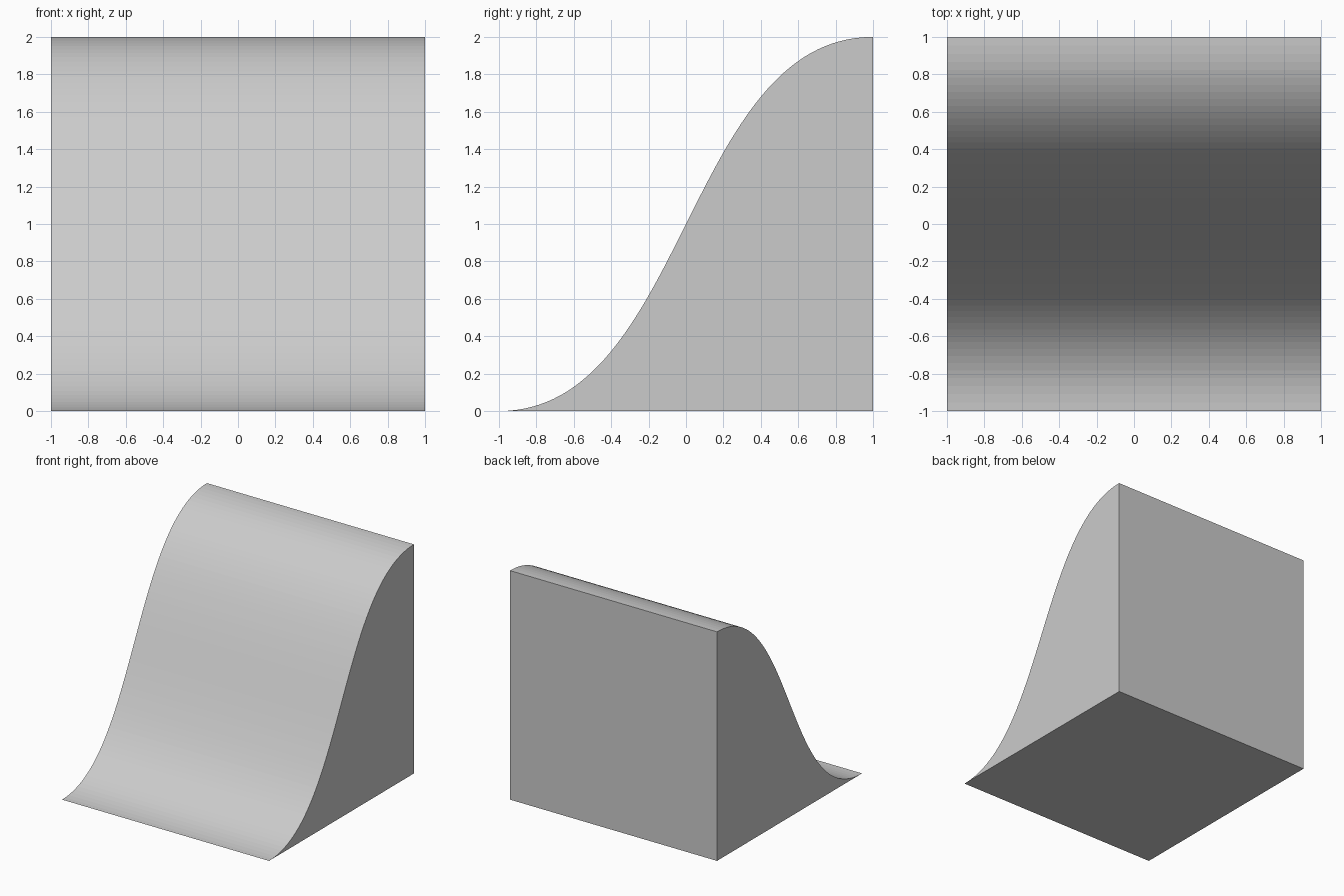
import bpy
import bmesh

if "Cube" in bpy.data.objects:
    bpy.data.objects.remove(bpy.data.objects["Cube"])

SEGMENTS = 64
HALF = 1.0      # half width and half depth
HEIGHT = 2.0


def s_curve(t):
    """Bezier ramp: level at both ends, handles meeting at mid depth."""
    y = HALF * (t ** 3 - (1 - t) ** 3)
    z = HEIGHT * (3 * t ** 2 - 2 * t ** 3)
    return y, z


# Side profile: curved slope plus the lower back corner
profile = [s_curve(i / SEGMENTS) for i in range(SEGMENTS + 1)]
profile.append((HALF, 0.0))

# Extrude the profile across the width
bm = bmesh.new()
side = bm.faces.new([bm.verts.new((-HALF, y, z)) for y, z in profile])
extruded = bmesh.ops.extrude_face_region(bm, geom=[side], use_keep_orig=True)
moved = [v for v in extruded["geom"] if isinstance(v, bmesh.types.BMVert)]
bmesh.ops.translate(bm, verts=moved, vec=(2 * HALF, 0, 0))
bmesh.ops.recalc_face_normals(bm, faces=bm.faces)

mesh = bpy.data.meshes.new("curved_ramp")
bm.to_mesh(mesh)
bm.free()
ramp = bpy.data.objects.new("curved_ramp", mesh)
bpy.context.collection.objects.link(ramp)
